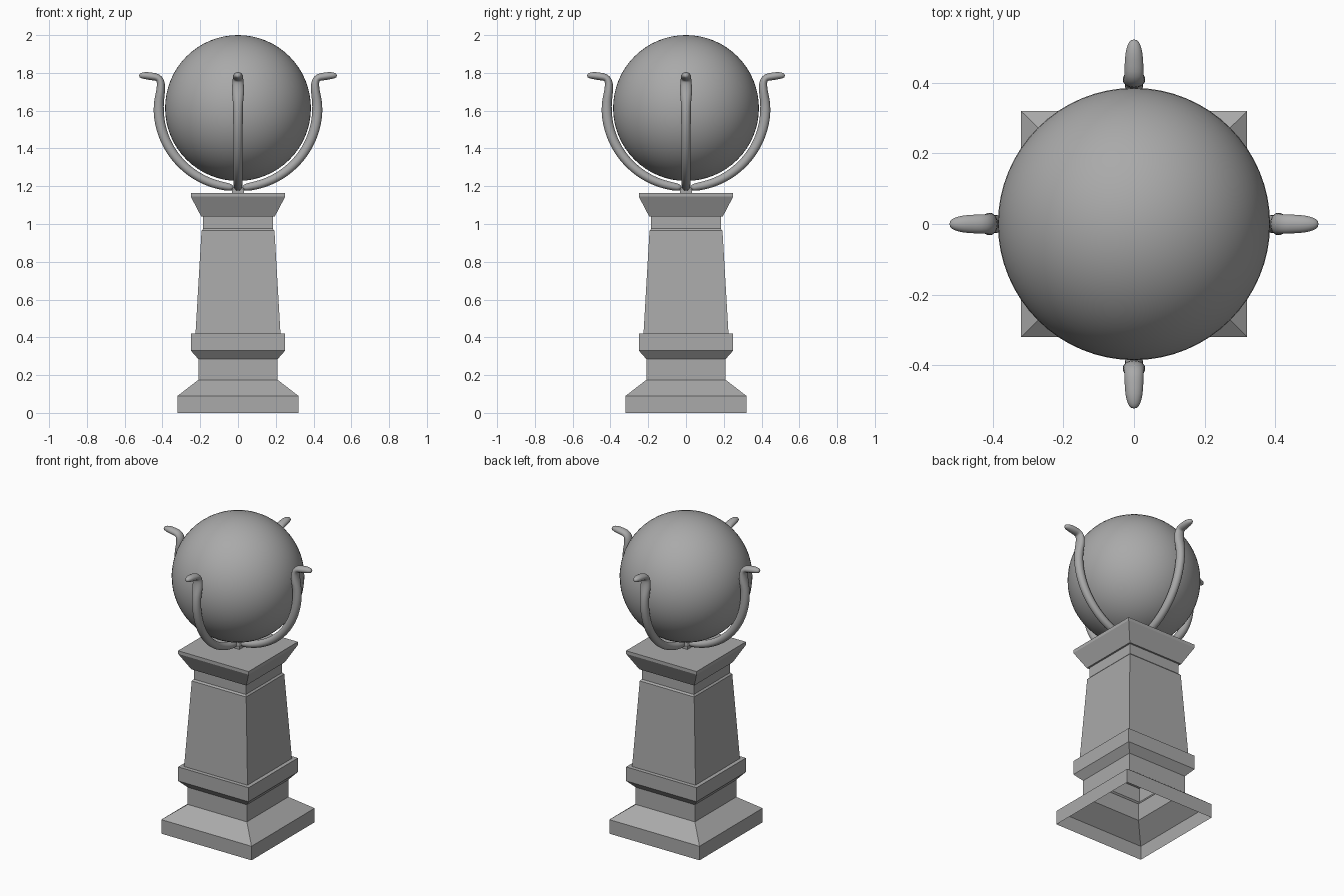
import bpy, bmesh, math
from mathutils import Vector, Matrix

old = bpy.data.objects.get("Cube")
if old:
    bpy.data.objects.remove(old, do_unlink=True)

stone = bpy.data.materials.new("grey stone")
stone.use_nodes = True
GREY = (0.4, 0.4, 0.4, 1)
stone.diffuse_color = GREY
stone.node_tree.nodes["Principled BSDF"].inputs["Base Color"].default_value = GREY


def make_object(name, bm, smooth=False):
    bmesh.ops.recalc_face_normals(bm, faces=bm.faces)
    for f in bm.faces:
        f.smooth = smooth
    mesh = bpy.data.meshes.new(name)
    bm.to_mesh(mesh)
    bm.free()
    mesh.materials.append(stone)
    obj = bpy.data.objects.new(name, mesh)
    bpy.context.collection.objects.link(obj)
    return obj


def bridge(bm, rings):
    for a, b in zip(rings, rings[1:]):
        n = len(a)
        for i in range(n):
            j = (i + 1) % n
            bm.faces.new((a[i], a[j], b[j], b[i]))


def square_stack(name, profile):
    """Square shell through (half width, height) pairs, open below, closed above."""
    bm = bmesh.new()
    rings = [[bm.verts.new((sx * w, sy * w, z))
              for sx, sy in ((-1, -1), (1, -1), (1, 1), (-1, 1))] for w, z in profile]
    bridge(bm, rings)
    bm.faces.new(rings[-1])
    return make_object(name, bm)


# Hollow pedestal
square_stack("pedestal", [
    (0.32, 0), (0.32, 0.09), (0.21, 0.175), (0.21, 0.285), (0.25, 0.33),
    (0.25, 0.42), (0.225, 0.42), (0.193, 0.965), (0.184, 0.975),
    (0.184, 1.04), (0.195, 1.04), (0.25, 1.145), (0.25, 1.165)])

# Ball
CENTRE = 1.614
bm = bmesh.new()
bmesh.ops.create_uvsphere(bm, u_segments=64, v_segments=32, radius=0.386,
                          matrix=Matrix.Translation((0, 0, CENTRE)))
make_object("ball", bm, True)

# Centre pin under the ball
bm = bmesh.new()
bmesh.ops.create_cone(bm, cap_ends=True, segments=16, radius1=0.014, radius2=0.014,
                      depth=0.08, matrix=Matrix.Translation((0, 0, 1.2)))
pin = make_object("centre_pin", bm, True)

# Arm path: (distance out, height, in-plane radius, sideways radius)
arm_path = [(0.02, 1.19, 0.018, 0.02)]
for k in range(1, 14):
    a = math.radians(3 + 6.5 * k)
    arm_path.append((0.421 * math.sin(a), CENTRE - 0.421 * math.cos(a),
                     0.022 + 0.0005 * k, 0.024 + 0.0002 * k))
arm_path += [(0.419, 1.65, 0.027, 0.028), (0.411, 1.69, 0.025, 0.034),
             (0.407, 1.73, 0.023, 0.033), (0.41, 1.76, 0.022, 0.03),
             (0.425, 1.777, 0.021, 0.028), (0.45, 1.78, 0.021, 0.028),
             (0.485, 1.786, 0.021, 0.026), (0.51, 1.786, 0.016, 0.019),
             (0.524, 1.785, 0.009, 0.009)]


def curved_arm(name, angle):
    bm = bmesh.new()
    rings = []
    spin = Matrix.Rotation(angle, 3, 'Z')
    last = len(arm_path) - 1
    for i, (x, z, flat, side) in enumerate(arm_path):
        before, after = arm_path[max(i - 1, 0)], arm_path[min(i + 1, last)]
        t = Vector((after[0] - before[0], 0, after[1] - before[1])).normalized()
        across = Vector((-t.z, 0, t.x))
        ring = []
        for k in range(12):
            a = math.tau * k / 12
            p = Vector((x, 0, z)) + across * flat * math.cos(a) + Vector((0, side * math.sin(a), 0))
            ring.append(bm.verts.new(spin @ p))
        rings.append(ring)
    bridge(bm, rings)
    bm.faces.new(rings[0])
    bm.faces.new(rings[-1])
    obj = make_object(name, bm, True)
    sub = obj.modifiers.new("rounding", 'SUBSURF')
    sub.levels = sub.render_levels = 1


for side, turn in (("left", 0), ("back", 1), ("right", 2), ("front", 3)):
    curved_arm(side + "_arm", turn * math.pi / 2)

# Small foot block where the arms meet
square_stack("arm_foot", [(0.032, 1.16), (0.032, 1.185), (0.02, 1.2)])
